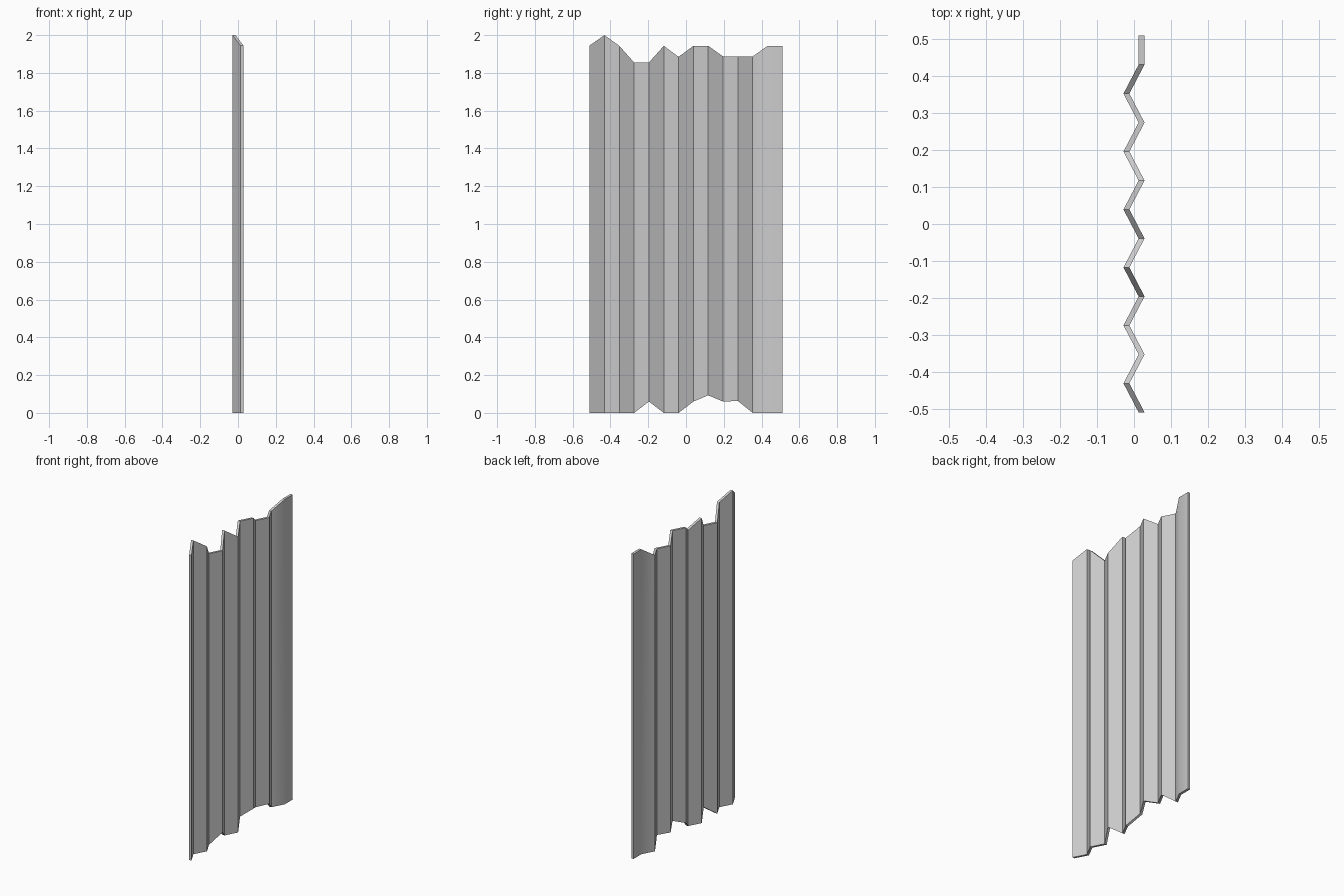
import bpy, bmesh, math

if "Cube" in bpy.data.objects:
    bpy.data.objects.remove(bpy.data.objects["Cube"])

# Fold line heights from y = -0.51 to y = 0.51
TOP = [1.945, 2.0, 1.943, 1.855, 1.855, 1.943, 1.885, 1.943, 1.943, 1.887, 1.887, 1.887, 1.943, 1.943]
BOTTOM = [0, 0, 0, 0, 0.06, 0, 0, 0.06, 0.093, 0.06, 0.063, 0, 0, 0]
HALF_Y, AMPLITUDE, HALF_THICK = 0.51, 0.0205, 0.008

bm = bmesh.new()
n = len(TOP)

# Corrugated section: four corners at every fold, last strip lies flat
rings = []
for i in range(n):
    y = -HALF_Y + 2 * HALF_Y * i / (n - 1)
    x = AMPLITUDE if i % 2 == 0 or i == n - 1 else -AMPLITUDE
    rings.append([bm.verts.new((x + s * HALF_THICK, y, z)) for s, z in
                  ((-1, BOTTOM[i]), (1, BOTTOM[i]), (1, TOP[i]), (-1, TOP[i]))])

# Skins, torn rims and end caps
for a, b in zip(rings, rings[1:]):
    for k in range(4):
        j = (k + 1) % 4
        bm.faces.new((a[k], a[j], b[j], b[k]))
bm.faces.new(rings[0])
bm.faces.new(rings[-1])
bmesh.ops.recalc_face_normals(bm, faces=bm.faces)

mesh = bpy.data.meshes.new("corrugated_sheet")
bm.to_mesh(mesh)
bm.free()
sheet = bpy.data.objects.new("corrugated_sheet", mesh)
bpy.context.collection.objects.link(sheet)

# Soft shading only over the gentle bend of the flat edge strip
bpy.context.view_layer.objects.active = sheet
sheet.select_set(True)
bpy.ops.object.shade_smooth_by_angle(angle=math.radians(30))
